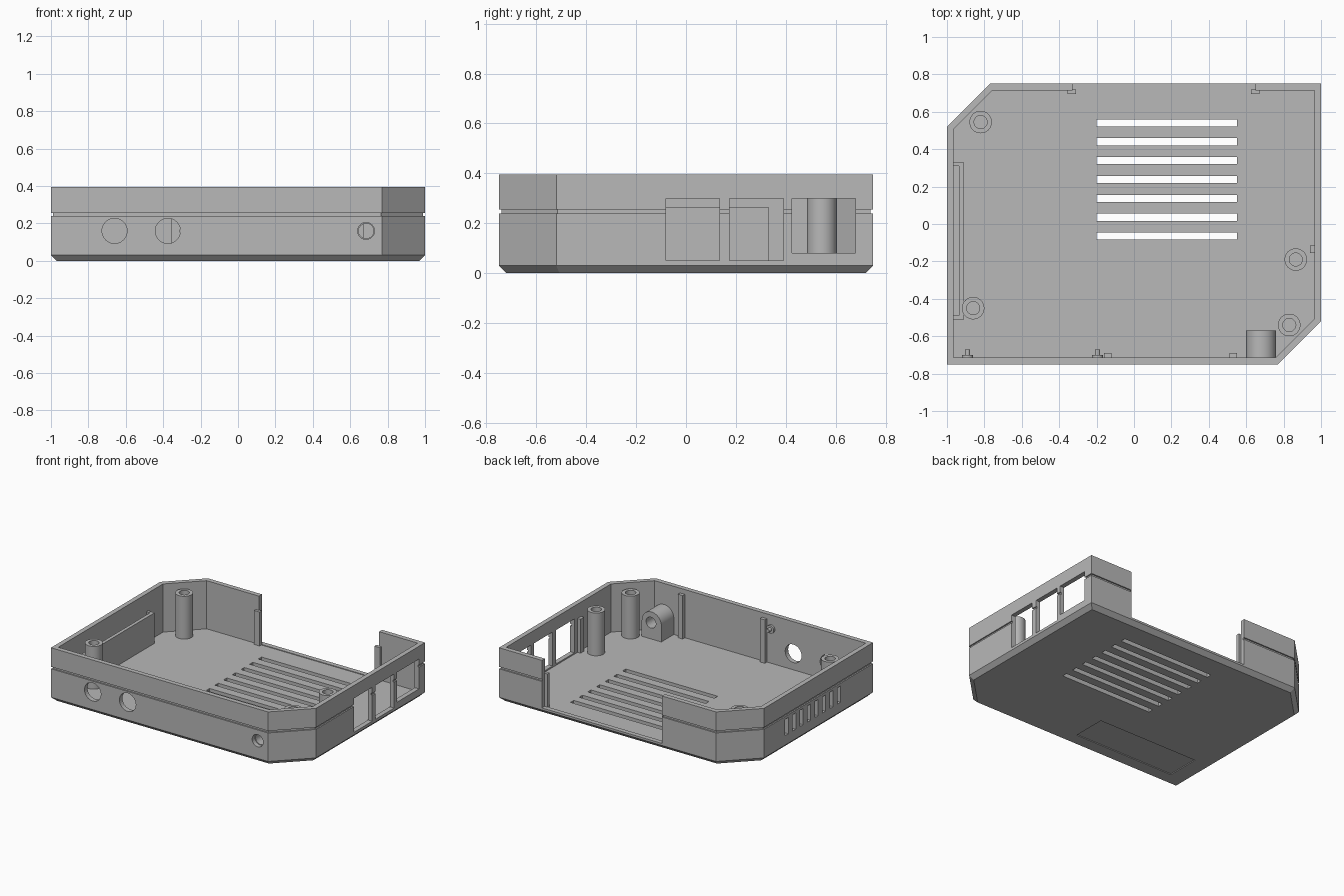
import bpy, bmesh, math
from mathutils import Matrix, Vector

if "Cube" in bpy.data.objects:
    bpy.data.objects.remove(bpy.data.objects["Cube"])

grey = bpy.data.materials.new("light_grey")
grey.diffuse_color = (0.48, 0.48, 0.48, 1)
grey.use_nodes = True
grey.node_tree.nodes["Principled BSDF"].inputs["Base Color"].default_value = grey.diffuse_color

FLOOR, WALL, TOP = 0.04, 0.035, 0.395


def finish(bm, name, smooth=False):
    bmesh.ops.recalc_face_normals(bm, faces=bm.faces)
    me = bpy.data.meshes.new(name)
    bm.to_mesh(me)
    bm.free()
    ob = bpy.data.objects.new(name, me)
    bpy.context.collection.objects.link(ob)
    me.materials.append(grey)
    if smooth:
        bpy.ops.object.select_all(action='DESELECT')
        bpy.context.view_layer.objects.active = ob
        ob.select_set(True)
        bpy.ops.object.shade_smooth_by_angle(angle=math.radians(30))
    return ob


def add_box(bm, x0, x1, y0, y1, z0, z1):
    m = Matrix.Translation(((x0 + x1) / 2, (y0 + y1) / 2, (z0 + z1) / 2))
    bmesh.ops.create_cube(bm, size=1, matrix=m @ Matrix.Diagonal((x1 - x0, y1 - y0, z1 - z0, 1)))


def add_cyl_y(bm, x, z, r, y0, y1, n=32):
    m = Matrix.Translation((x, (y0 + y1) / 2, z)) @ Matrix.Rotation(math.pi / 2, 4, 'X')
    bmesh.ops.create_cone(bm, cap_ends=True, segments=n, radius1=r, radius2=r,
                          depth=y1 - y0, matrix=m)


def box(name, *dims):
    bm = bmesh.new()
    add_box(bm, *dims)
    return finish(bm, name)


def cut(ob, cutter):
    mod = ob.modifiers.new("cut", 'BOOLEAN')
    mod.operation, mod.solver, mod.object = 'DIFFERENCE', 'EXACT', cutter
    bpy.context.view_layer.objects.active = ob
    bpy.ops.object.modifier_apply(modifier=mod.name)
    bpy.data.objects.remove(cutter)


def outline(d):
    """Rectangle with two clipped corners, inset by d."""
    x, y, c = 1 - d, 0.75 - d, 1.52 - d * math.sqrt(2)
    return [(-x, -y), (c - y, -y), (x, x - c), (x, y), (y - c, y), (-x, c - x)]


# Tray: chamfered base, grooved wall, hollow inside
bm = bmesh.new()
rings = []
for z, d in ((0, .03), (.03, 0), (.24, 0), (.24, .01), (.255, .01), (.255, 0),
             (TOP, 0), (TOP, WALL), (FLOOR, WALL)):
    rings.append([bm.verts.new((x, y, z)) for x, y in outline(d)])
for a, b in zip(rings, rings[1:]):
    for i in range(6):
        j = (i + 1) % 6
        bm.faces.new((a[i], a[j], b[j], b[i]))
bm.faces.new(rings[0])
bm.faces.new(rings[-1])
tray = finish(bm, "tray")

# Openings in the floor and walls
bm = bmesh.new()
for i in range(7):                                   # floor vents
    y = -0.065 + i * 0.101
    add_box(bm, -.2, .55, y - .019, y + .019, -.1, .1)
for y0, y1, z0 in ((-.08, .135, .05), (.175, .39, .05), (.425, .68, .08)):
    add_box(bm, .9, 1.1, y0, y1, z0, .30)            # port windows
for i in range(8):                                   # side vents
    y = 0.255 - i * 0.087
    add_box(bm, -1.1, -.95, y - .018, y + .018, .10, .22)
add_box(bm, -.33, .65, .66, .8, .045, .6)            # back opening
for x, r in ((-.66, .067), (-.375, .067), (.685, .045)):
    add_cyl_y(bm, x, .16, r, -.8, -.69)              # front holes
add_box(bm, -.85, -.03, -.63, -.38, -.1, .006)       # label recess underneath
cut(tray, finish(bm, "tray_cutter"))

# Hollow screw posts
for i, (px, py) in enumerate(((-.82, .545), (-.86, -.45), (.865, -.19), (.83, -.54))):
    bm = bmesh.new()
    loops = []
    for r, z in ((.06, FLOOR - .005), (.06, .355), (.035, .355), (.035, .06)):
        loops.append([bm.verts.new((px + r * math.cos(t * math.tau / 32),
                                    py + r * math.sin(t * math.tau / 32), z)) for t in range(32)])
    for a, b in zip(loops, loops[1:]):
        for k in range(32):
            j = (k + 1) % 32
            bm.faces.new((a[k], a[j], b[j], b[k]))
    bm.faces.new(loops[0])
    bm.faces.new(loops[-1])
    finish(bm, f"screw_post_{i + 1}", True)

# Arched boss behind the small front hole
bm = bmesh.new()
prof = [(.60, FLOOR - .005)]
prof += [(.68 - .08 * math.cos(math.pi * k / 20), .16 + .08 * math.sin(math.pi * k / 20))
         for k in range(21)]
prof += [(.76, FLOOR - .005)]
face = bm.faces.new([bm.verts.new((x, -.717, z)) for x, z in prof])
ext = bmesh.ops.extrude_face_region(bm, geom=[face])
bmesh.ops.translate(bm, vec=Vector((0, .147, 0)),
                    verts=[v for v in ext["geom"] if isinstance(v, bmesh.types.BMVert)])
boss = finish(bm, "arched_boss", True)
bm = bmesh.new()
add_cyl_y(bm, .685, .16, .04, -.8, -.5)
cut(boss, finish(bm, "boss_cutter"))

# Pocket box along the left wall
bm = bmesh.new()
add_box(bm, -.935, -.91, -.51, .33, FLOOR - .005, .265)
add_box(bm, -.967, -.935, .31, .33, FLOOR - .005, .265)
add_box(bm, -.967, -.935, -.51, -.49, FLOOR - .005, .265)
finish(bm, "side_pocket")

# Support ribs on the inner walls
box("front_rib_left", -.16, -.12, -.717, -.69, FLOOR - .005, .36)
box("front_rib_right", .51, .55, -.717, -.69, FLOOR - .005, .36)
box("back_rib_left", -.355, -.31, .695, .72, FLOOR - .005, .29)
box("back_rib_right", .625, .67, .695, .72, FLOOR - .005, .29)
box("right_rib", .94, .967, -.155, -.115, FLOOR - .005, .29)

# Small pegs on the front wall
for i, x in enumerate((-.89, -.195)):
    bm = bmesh.new()
    add_cyl_y(bm, x, .295, .03, -.717, -.70, 24)
    add_cyl_y(bm, x, .295, .014, -.70, -.67, 16)
    finish(bm, f"front_peg_{i + 1}", True)
